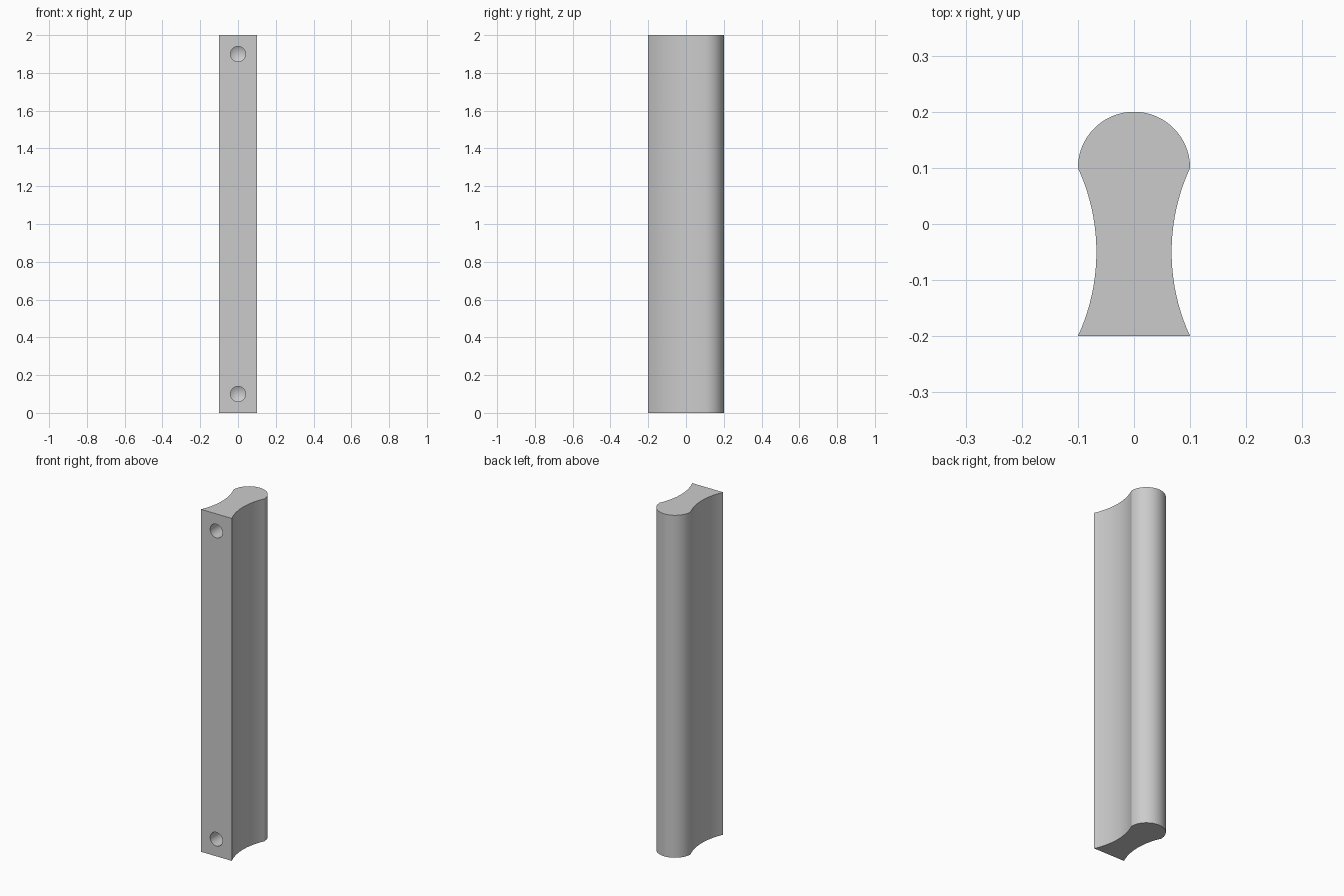
import bpy, bmesh, math
from mathutils import Matrix

if "Cube" in bpy.data.objects:
    bpy.data.objects.remove(bpy.data.objects["Cube"])

grey = bpy.data.materials.new("satin_grey")
grey.diffuse_color = (0.6, 0.6, 0.6, 1)
grey.use_nodes = True
grey.node_tree.nodes["Principled BSDF"].inputs["Base Color"].default_value = grey.diffuse_color

# Right half of the section: concave grip flank, then the rounded back
half_chord, sag, mid_y = 0.15, 0.033, -0.05
R = (half_chord ** 2 + sag ** 2) / (2 * sag)
cx, a = 0.1 - sag + R, math.asin(half_chord / R)
right = []
for i in range(20):
    t = -a + 2 * a * i / 20
    right.append((cx - R * math.cos(t), mid_y + R * math.sin(t)))
for i in range(25):
    t = math.pi / 2 * i / 24
    right.append((0.1 * math.cos(t), 0.1 + 0.1 * math.sin(t)))
section = right + [(-x, y) for x, y in reversed(right[:-1])]

# Bar: section extruded along the full height
bm = bmesh.new()
base = bm.faces.new([bm.verts.new((x, y, 0)) for x, y in section])
ext = bmesh.ops.extrude_face_region(bm, geom=[base])
bmesh.ops.translate(bm, vec=(0, 0, 2),
                    verts=[v for v in ext["geom"] if isinstance(v, bmesh.types.BMVert)])
bmesh.ops.recalc_face_normals(bm, faces=bm.faces)
mesh = bpy.data.meshes.new("handle_bar")
bm.to_mesh(mesh)
bm.free()
mesh.materials.append(grey)
bar = bpy.data.objects.new("handle_bar", mesh)
bpy.context.collection.objects.link(bar)

# Screw holes: drilled from the flat front, with a conical bottom
bm = bmesh.new()
for z in (0.1, 1.9):
    place = Matrix.Translation((0, 0, z)) @ Matrix.Rotation(math.pi / 2, 4, 'X')
    rings = []
    for y in (-0.25, 0.0):
        rings.append([bm.verts.new((0.04 * math.cos(k * math.tau / 32), y,
                                    z + 0.04 * math.sin(k * math.tau / 32))) for k in range(32)])
    tip = bm.verts.new((0, 0.024, z))
    bm.faces.new(rings[0])
    for k in range(32):
        n = (k + 1) % 32
        bm.faces.new((rings[0][k], rings[0][n], rings[1][n], rings[1][k]))
        bm.faces.new((rings[1][k], rings[1][n], tip))
bmesh.ops.recalc_face_normals(bm, faces=bm.faces)
cut_mesh = bpy.data.meshes.new("screw_hole_cutter")
bm.to_mesh(cut_mesh)
bm.free()
cut_mesh.materials.append(grey)
cutter = bpy.data.objects.new("screw_hole_cutter", cut_mesh)
bpy.context.collection.objects.link(cutter)

# Cut the holes, then drop the cutter
bpy.context.view_layer.objects.active = bar
bar.select_set(True)
mod = bar.modifiers.new("screw_holes", 'BOOLEAN')
mod.operation, mod.solver, mod.object = 'DIFFERENCE', 'EXACT', cutter
bpy.ops.object.modifier_apply(modifier=mod.name)
bpy.data.objects.remove(cutter)
bpy.ops.object.shade_smooth_by_angle(angle=math.radians(20))
